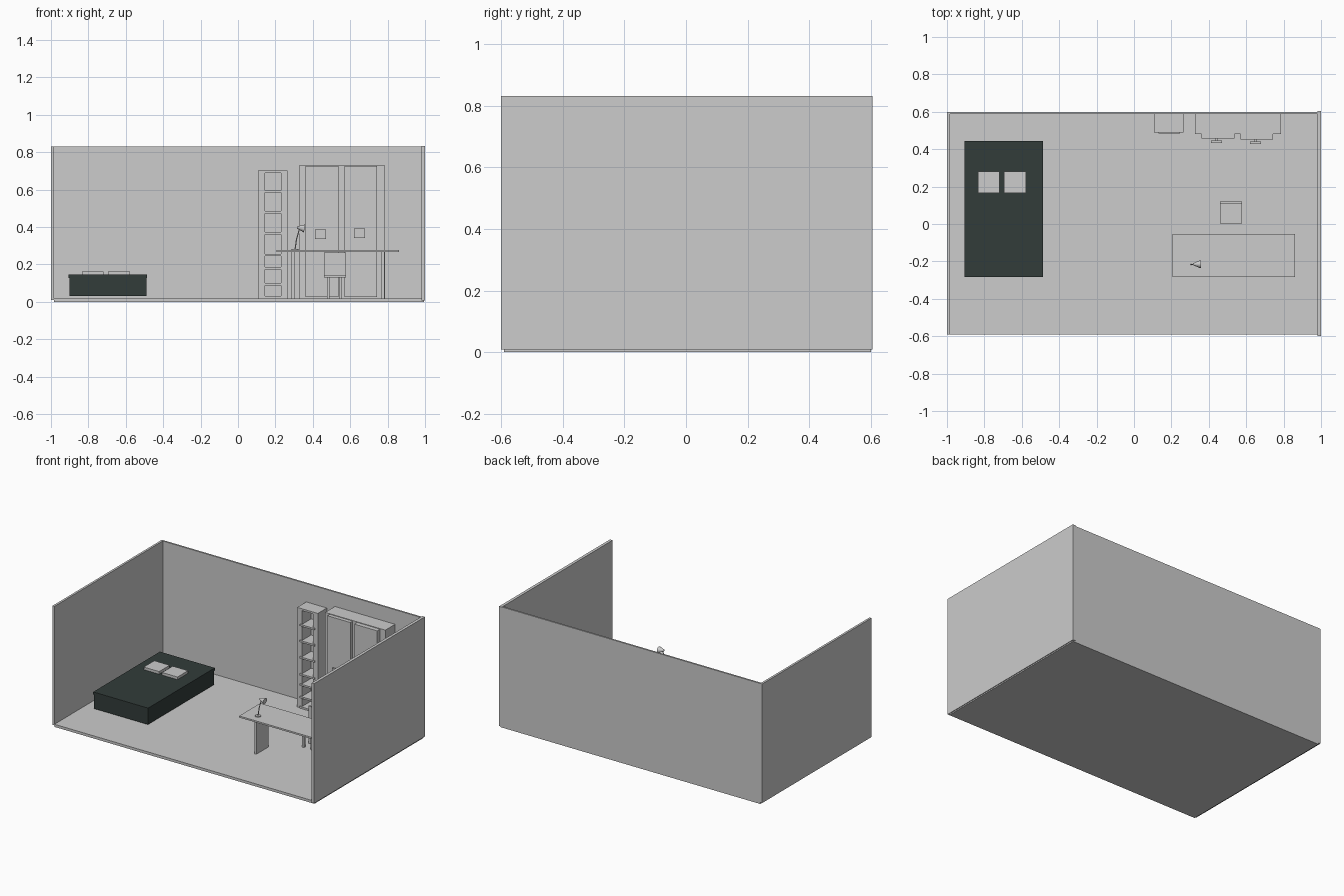
import bpy
from mathutils import Vector


def material(name, rgb):
    m = bpy.data.materials.new(name)
    m.diffuse_color = (*rgb, 1)
    return m


GREY = material("plain grey", (0.604, 0.604, 0.604))
DARK = material("dark green", (0.032, 0.045, 0.042))


def box(name, x, y, z, mat=GREY):
    """Box from (min, max) ranges."""
    bpy.ops.mesh.primitive_cube_add(size=1, location=[(a + b) / 2 for a, b in (x, y, z)])
    o = bpy.context.object
    o.name = name
    o.scale = [b - a for a, b in (x, y, z)]
    bpy.ops.object.transform_apply(location=False, rotation=False, scale=True)
    o.data.materials.append(mat)
    return o


def rod(name, a, b, r1, r2=None, sides=16):
    """Cylinder or cone frustum from point a to point b."""
    a, b = Vector(a), Vector(b)
    d = b - a
    bpy.ops.mesh.primitive_cone_add(vertices=sides, radius1=r1, radius2=r1 if r2 is None else r2,
                                    depth=d.length, location=(a + b) / 2,
                                    rotation=d.to_track_quat('Z', 'Y').to_euler())
    o = bpy.context.object
    o.name = name
    o.data.materials.append(GREY)
    bpy.ops.object.shade_smooth_by_angle()
    return o


# Room shell, open at the front and top
box("floor", (-0.985, 0.995), (-0.59, 0.60), (0, 0.018))
box("left_wall", (-1.0, -0.985), (-0.59, 0.60), (0.01, 0.83))
box("back_wall", (-0.985, 0.98), (0.588, 0.60), (0.01, 0.83))
box("right_wall", (0.98, 1.0), (-0.60, 0.605), (0.008, 0.832))

# Bed
box("bed_base", (-0.90, -0.49), (-0.28, 0.44), (0.03, 0.127), DARK)
box("mattress", (-0.905, -0.487), (-0.283, 0.443), (0.127, 0.145), DARK)
for i, x in enumerate((-0.835, -0.695)):
    box(f"pillow_{i + 1}", (x, x + 0.117), (0.167, 0.282), (0.145, 0.163))

# Tall bookshelf
box("bookshelf_left_side", (0.108, 0.145), (0.49, 0.59), (0.018, 0.703))
box("bookshelf_right_side", (0.23, 0.265), (0.49, 0.59), (0.018, 0.703))
box("bookshelf_top", (0.145, 0.23), (0.49, 0.59), (0.69, 0.703))
for i, z in enumerate((0.024, 0.094, 0.18, 0.25, 0.367, 0.479, 0.59)):
    box(f"bookshelf_shelf_{i + 1}", (0.13, 0.245), (0.483, 0.59), (z - 0.006, z + 0.006))

# Wardrobe with two raised doors and square handles
box("wardrobe_body", (0.327, 0.785), (0.482, 0.59), (0.018, 0.73))
for i, (x, y, z) in enumerate(((0.362, 0.456, 0.335), (0.57, 0.451, 0.34))):
    box(f"wardrobe_door_{i + 1}", (x, x + 0.174), (y, 0.485), (0.025, 0.726))
    box(f"wardrobe_handle_{i + 1}", (x + 0.05, x + 0.108), (y - 0.022, y - 0.01), (z, z + 0.052))
    box(f"wardrobe_handle_stem_{i + 1}", (x + 0.074, x + 0.084), (y - 0.012, y + 0.002),
        (z + 0.02, z + 0.03))

# Desk on two panel legs
box("desk_top", (0.207, 0.86), (-0.283, -0.053), (0.266, 0.277))
for i, x in enumerate((0.285, 0.768)):
    box(f"desk_leg_{i + 1}", (x, x + 0.016), (-0.23, -0.10), (0.018, 0.266))

# Chair
box("chair_seat", (0.46, 0.578), (0.004, 0.12), (0.13, 0.142))
box("chair_back", (0.46, 0.578), (0.108, 0.12), (0.142, 0.264))
for x in (0.475, 0.54):
    for y in (0.02, 0.09):
        box("chair_leg", (x, x + 0.014), (y, y + 0.014), (0.018, 0.13))

# Desk lamp
rod("lamp_base", (0.305, -0.217, 0.277), (0.305, -0.217, 0.283), 0.018)
rod("lamp_lower_arm", (0.305, -0.217, 0.28), (0.313, -0.217, 0.335), 0.003, sides=8)
rod("lamp_upper_arm", (0.313, -0.217, 0.335), (0.328, -0.216, 0.388), 0.003, sides=8)
rod("lamp_shade", (0.356, -0.215, 0.392), (0.316, -0.215, 0.398), 0.022, 0.005)
